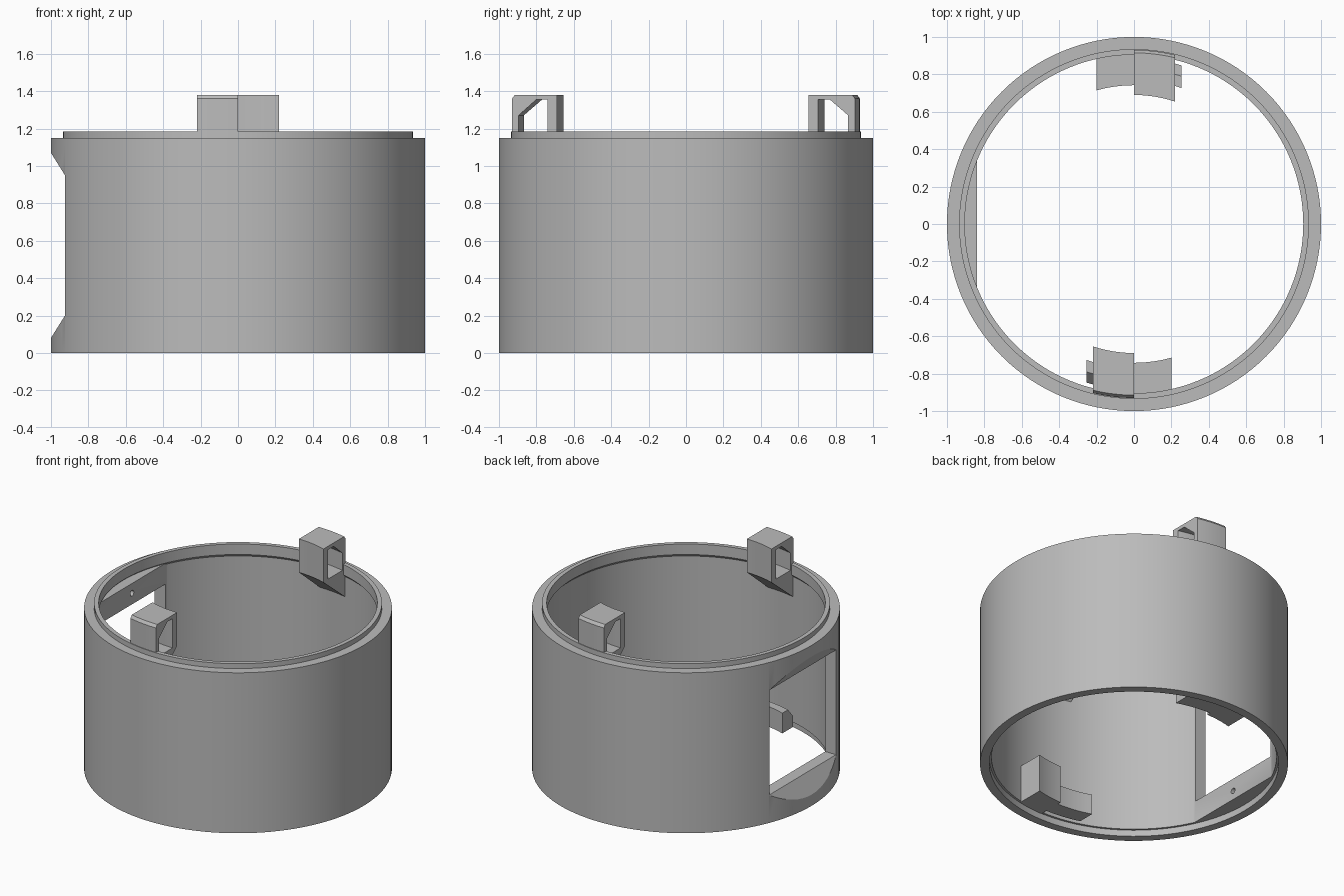
import bpy, bmesh, math
from mathutils import Matrix

cube = bpy.data.objects.get("Cube")
if cube:
    bpy.data.objects.remove(cube, do_unlink=True)

grey = bpy.data.materials.new("light_grey_plastic")
grey.use_nodes = True
COLOUR = (0.5, 0.5, 0.5, 1)
grey.diffuse_color = COLOUR
grey.node_tree.nodes["Principled BSDF"].inputs["Base Color"].default_value = COLOUR


def make(name, bm):
    bmesh.ops.recalc_face_normals(bm, faces=bm.faces)
    mesh = bpy.data.meshes.new(name)
    bm.to_mesh(mesh)
    bm.free()
    ob = bpy.data.objects.new(name, mesh)
    bpy.context.collection.objects.link(ob)
    mesh.materials.append(grey)
    return ob


def loft(name, rings, closed=False):
    """Join matching point rings into a solid, capped unless closed."""
    bm = bmesh.new()
    loops = [[bm.verts.new(p) for p in ring] for ring in rings]
    n = len(loops[0])
    pairs = list(zip(loops, loops[1:]))
    if closed:
        pairs.append((loops[-1], loops[0]))
    else:
        bm.faces.new(loops[0])
        bm.faces.new(loops[-1])
    for a, b in pairs:
        for i in range(n):
            j = (i + 1) % n
            bm.faces.new((a[i], a[j], b[j], b[i]))
    return make(name, bm)


def curved_block(name, profile, x0, x1, steps=8):
    """Sweep a (radius, z) profile along the front wall between two x planes."""
    xs = [x0 + (x1 - x0) * i / steps for i in range(steps + 1)]
    return loft(name, [[(x, -math.sqrt(r * r - x * x), z) for r, z in profile] for x in xs])


def boolean(ob, tool, operation):
    mod = ob.modifiers.new(operation.title(), 'BOOLEAN')
    mod.operation, mod.object, mod.solver = operation, tool, 'EXACT'
    bpy.context.view_layer.objects.active = ob
    bpy.ops.object.modifier_apply(modifier=mod.name)
    bpy.data.objects.remove(tool, do_unlink=True)


def smooth(ob):
    bpy.ops.object.select_all(action='DESELECT')
    ob.select_set(True)
    bpy.context.view_layer.objects.active = ob
    bpy.ops.object.shade_smooth_by_angle(angle=math.radians(25))


# Round body: stepped socket below, raised lip above
body_profile = [(1, 0), (1, 1.15), (0.935, 1.15), (0.935, 1.185), (0.905, 1.185),
                (0.905, 1.11), (0.925, 1.09), (0.925, 0.045), (0.94, 0.045), (0.94, 0)]
SEGMENTS = 128
angles = [math.tau * i / SEGMENTS for i in range(SEGMENTS)]
body = loft("round_body", [[(r * math.cos(a), r * math.sin(a), z) for r, z in body_profile]
                           for a in angles], closed=True)

# Flat inner frame filling the chord behind the window
FRAME_X, ARC_R = -0.84, 0.96
half = math.acos(-FRAME_X / ARC_R)
arc = [math.pi - half + 2 * half * i / 16 for i in range(17)]
frame = loft("window_frame", [[(ARC_R * math.cos(a), ARC_R * math.sin(a), z) for a in arc]
                              for z in (0.045, 1.10)])
boolean(body, frame, 'UNION')

# Outer flat with sloping ends, then the window opening itself
flat = [(-0.925, 0.2), (-0.925, 0.95), (-1.05, 1.15), (-1.05, 0)]
boolean(body, loft("flat_cutter", [[(x, y, z) for x, z in flat] for y in (-0.6, 0.6)]),
        'DIFFERENCE')
opening = [(-1.1, 0.2), (-1.1, 0.95), (-0.7, 0.95), (-0.7, 0.2)]
boolean(body, loft("window_cutter", [[(x, y, z) for x, z in opening] for y in (-0.378, 0.378)]),
        'DIFFERENCE')

# Small blind pin holes above and below the window
for z in (0.11, 1.03):
    bm = bmesh.new()
    bmesh.ops.create_cone(bm, cap_ends=True, segments=20, radius1=0.02, radius2=0.02, depth=0.1,
                          matrix=Matrix.Translation((-0.84, 0, z)) @ Matrix.Rotation(math.pi / 2, 4, 'Y'))
    boolean(body, make("pin_cutter", bm), 'DIFFERENCE')
smooth(body)

# Upper catch loop with a sloping support, pierced by a chamfered slot
catch = curved_block("front_catch_loop", [(0.69, 1.38), (0.69, 1.14), (0.93, 0.94),
                                          (0.93, 1.36), (0.915, 1.38)], -0.22, 0)
slot = [(0.74, 1.145), (0.895, 1.145), (0.895, 1.27), (0.80, 1.355), (0.74, 1.355)]
boolean(catch, curved_block("slot_cutter", slot, -0.25, 0.03), 'DIFFERENCE')

# Lower block and the chamfered tongue that fits a catch loop
block = curved_block("front_lower_block", [(0.742, 0.04), (0.742, 0.31),
                                           (0.935, 0.31), (0.935, 0.04)], 0, 0.2)
tongue = curved_block("front_tongue", [(0.77, 0.04), (0.77, 0.185), (0.83, 0.185),
                                       (0.885, 0.12), (0.885, 0.04)], -0.255, 0)

# Repeat the locking parts half a turn round
for ob in (catch, block, tongue):
    smooth(ob)
    twin = ob.copy()
    twin.data = ob.data.copy()
    twin.data.transform(Matrix.Rotation(math.pi, 4, 'Z'))
    twin.name = ob.name.replace("front", "back")
    bpy.context.collection.objects.link(twin)
